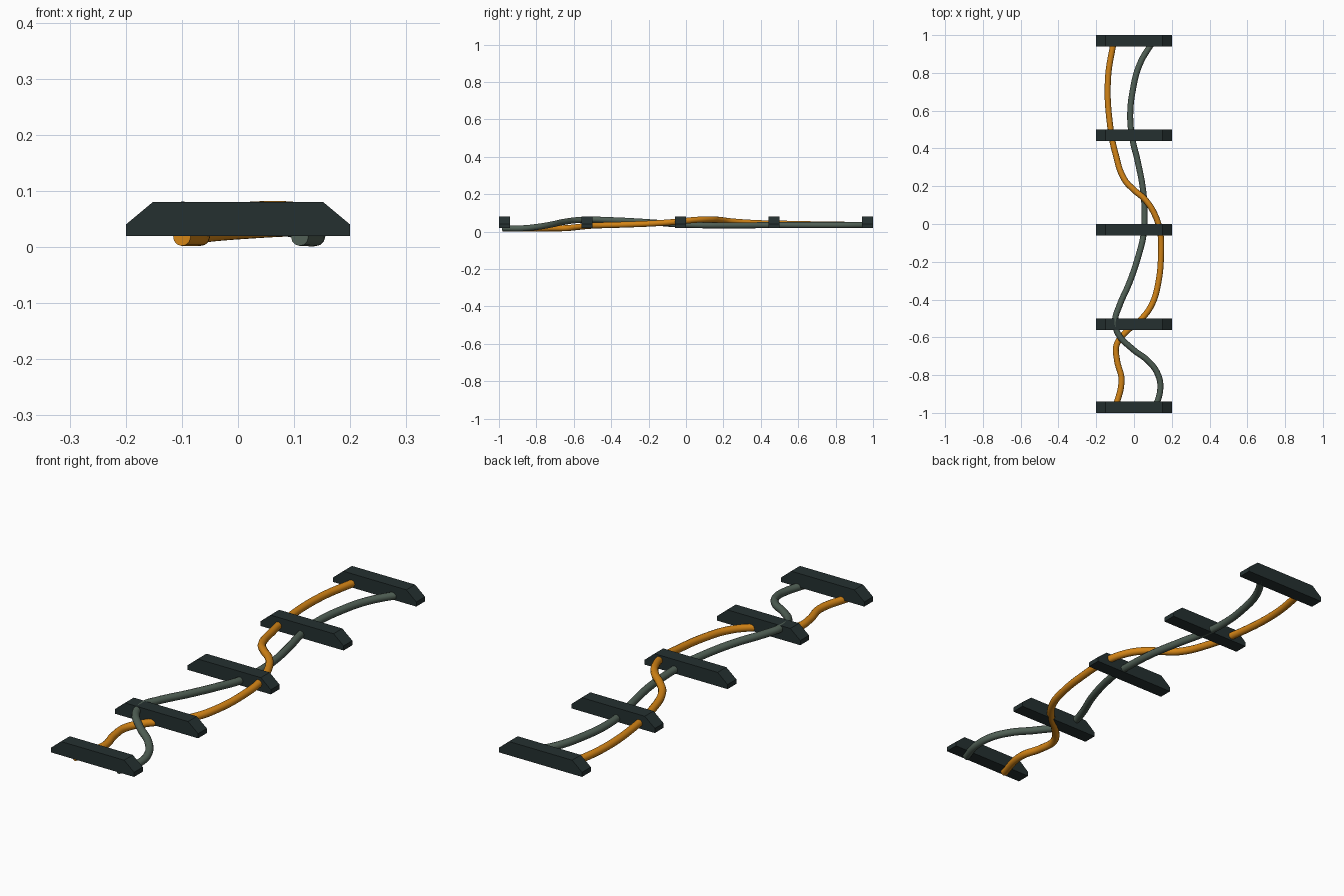
import bpy, bmesh

def material(name, rgb):
    m = bpy.data.materials.new(name)
    m.diffuse_color = (*rgb, 1)
    return m

dark = material("dark slate", (0.018, 0.030, 0.030))
orange = material("orange", (0.65, 0.23, 0.008))
grey = material("grey green", (0.080, 0.115, 0.090))

# Cross bar: chamfered profile extruded along y
PROFILE = [(-0.2, 0.02), (0.2, 0.02), (0.2, 0.04), (0.152, 0.08), (-0.152, 0.08), (-0.2, 0.04)]

def cross_bar(name, y, depth=0.06):
    bm = bmesh.new()
    face = bm.faces.new([bm.verts.new((x, y - depth / 2, z)) for x, z in PROFILE])
    ext = bmesh.ops.extrude_face_region(bm, geom=[face])
    verts = [v for v in ext["geom"] if isinstance(v, bmesh.types.BMVert)]
    bmesh.ops.translate(bm, verts=verts, vec=(0, depth, 0))
    bmesh.ops.recalc_face_normals(bm, faces=bm.faces)
    me = bpy.data.meshes.new(name)
    bm.to_mesh(me)
    bm.free()
    me.materials.append(dark)
    bpy.context.collection.objects.link(bpy.data.objects.new(name, me))

for i, y in enumerate((-0.97, -0.53, -0.03, 0.47, 0.97)):
    cross_bar(f"cross_bar_{i + 1}", y)

# Cable: round smooth tube through a few path points
def cable(name, points, mat, radius=0.016):
    cu = bpy.data.curves.new(name, "CURVE")
    cu.dimensions = "3D"
    cu.bevel_depth = radius
    cu.bevel_resolution = 4
    cu.resolution_u = 8
    cu.use_fill_caps = True
    sp = cu.splines.new("BEZIER")
    sp.bezier_points.add(len(points) - 1)
    for bp, co in zip(sp.bezier_points, points):
        bp.co = co
        bp.handle_left_type = bp.handle_right_type = "AUTO"
    cu.materials.append(mat)
    bpy.context.collection.objects.link(bpy.data.objects.new(name, cu))

cable("orange_cable", [
    (-0.105, 0.98, 0.036), (-0.138, 0.765, 0.038), (-0.125, 0.51, 0.043),
    (-0.10, 0.38, 0.046), (-0.05, 0.235, 0.056), (0.0, 0.18, 0.063),
    (0.058, 0.13, 0.066), (0.11, 0.05, 0.063), (0.138, -0.04, 0.054),
    (0.143, -0.16, 0.045), (0.127, -0.32, 0.038), (0.095, -0.425, 0.035),
    (0.042, -0.50, 0.032), (-0.04, -0.57, 0.026), (-0.092, -0.64, 0.019),
    (-0.09, -0.72, 0.018), (-0.066, -0.825, 0.018), (-0.10, -0.98, 0.018)], orange)

cable("grey_cable", [
    (0.11, 0.98, 0.036), (0.03, 0.845, 0.035), (-0.006, 0.71, 0.035),
    (-0.02, 0.58, 0.035), (-0.01, 0.46, 0.035), (0.02, 0.33, 0.034),
    (0.048, 0.18, 0.034), (0.056, 0.05, 0.035), (0.05, -0.06, 0.040),
    (0.026, -0.16, 0.048), (-0.02, -0.30, 0.057), (-0.08, -0.44, 0.063),
    (-0.10, -0.51, 0.065), (-0.085, -0.58, 0.062), (-0.01, -0.66, 0.051),
    (0.08, -0.73, 0.036), (0.128, -0.80, 0.025), (0.139, -0.875, 0.018),
    (0.11, -0.98, 0.018)], grey)
